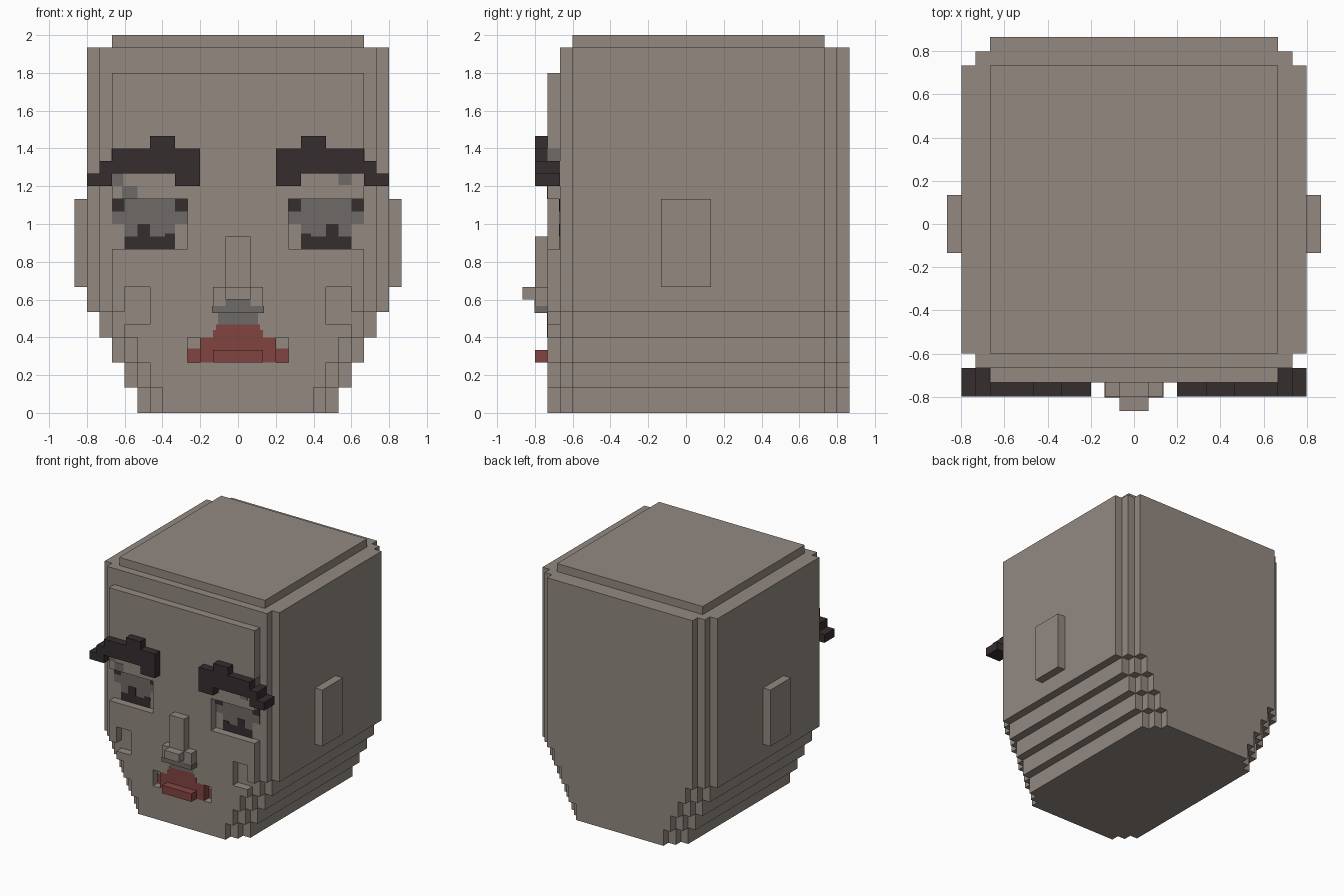
import bpy
import bmesh

U = 1 / 15     # one block of the stepped grid
P = 0.05       # paint plate thickness, in blocks

cube = bpy.data.objects.get("Cube")
if cube:
    bpy.data.objects.remove(cube, do_unlink=True)


def material(name, rgb):
    lin = [((c / 255 + 0.055) / 1.055) ** 2.4 for c in rgb] + [1]
    m = bpy.data.materials.new(name)
    m.use_nodes = True
    m.diffuse_color = lin
    m.node_tree.nodes["Principled BSDF"].inputs["Base Color"].default_value = lin
    return m


SKIN = material("skin", (147, 137, 129))
DARK = material("dark_hair", (54, 45, 47))
RED = material("lip_red", (130, 69, 64))
GREY = material("shadow_grey", (110, 106, 102))


def finish(name, bm, mat, mirror=False):
    bmesh.ops.recalc_face_normals(bm, faces=bm.faces)
    bmesh.ops.scale(bm, vec=(U, U, U), verts=bm.verts)
    mesh = bpy.data.meshes.new(name)
    bm.to_mesh(mesh)
    bm.free()
    mesh.materials.append(mat)
    ob = bpy.data.objects.new(name, mesh)
    bpy.context.collection.objects.link(ob)
    if mirror:
        ob.modifiers.new("Mirror", 'MIRROR')
    return ob


def add_prism(bm, points, offset):
    face = bm.faces.new([bm.verts.new(p) for p in points])
    ext = bmesh.ops.extrude_face_region(bm, geom=[face], use_keep_orig=True)
    moved = [v for v in ext["geom"] if isinstance(v, bmesh.types.BMVert)]
    bmesh.ops.translate(bm, vec=offset, verts=moved)


def front_shape(name, outline, y0, y1, mat, mirror=True):
    """Extrude an x-z outline from y0 to y1, open where it meets the mirror plane."""
    bm = bmesh.new()
    add_prism(bm, [(x, y0, z) for x, z in outline], (0, y1 - y0, 0))
    bmesh.ops.recalc_face_normals(bm, faces=bm.faces)
    seam = [f for f in bm.faces if all(abs(v.co.x) < 1e-5 for v in f.verts)]
    bmesh.ops.delete(bm, geom=seam, context='FACES_ONLY')
    return finish(name, bm, mat, mirror)


def box(name, x0, x1, y0, y1, z0, z1, mat, mirror=False):
    bm = bmesh.new()
    add_prism(bm, [(x0, y0, z0), (x1, y0, z0), (x1, y1, z0), (x0, y1, z0)],
              (0, 0, z1 - z0))
    return finish(name, bm, mat, mirror)


def paint(name, x0, x1, z0, z1, mat, y=-10, mirror=True):
    return box(name, x0, x1, y - P, y, z0, z1, mat, mirror)


# Skull: stacked slabs with stepped corners, narrowing to the chin
for name, w, z0, z1 in (("chin_slab", 8, 0, 2), ("lower_jaw_slab", 9, 2, 4),
                        ("jaw_slab", 10, 4, 6), ("upper_jaw_slab", 11, 6, 8),
                        ("skull", 12, 8, 29)):
    half = [(w - 1, -10), (w - 1, -9), (w, -9), (w, 11), (w - 1, 11),
            (w - 1, 12), (w - 2, 12), (w - 2, 13)]
    ring = half + [(-x, y) for x, y in reversed(half)]
    bm = bmesh.new()
    add_prism(bm, [(x, y, z0) for x, y in ring], (0, 0, z1 - z0))
    finish(name, bm, SKIN)
box("skull_cap", -10, 10, -9, 11, 29, 30, SKIN)

# Face plate with eye, cheek and mouth openings
front_shape("face_plate", [
    (0, 0), (6, 0), (6, 2), (7, 2), (7, 4), (8, 4), (8, 6), (9, 6), (9, 7),
    (7, 7), (7, 10), (9, 10), (9, 8), (10, 8), (10, 13), (4, 13), (4, 17),
    (10, 17), (10, 27), (0, 27), (0, 6), (4, 6), (4, 4), (0, 4)],
    -11, -10, SKIN)

# Ears
box("ear", 12, 13, -2, 2, 10, 17, SKIN, True)

# Eyebrows
front_shape("eyebrow", [
    (3, 18), (5, 18), (5, 19), (10, 19), (10, 21), (7, 21), (7, 22),
    (5, 22), (5, 21), (3, 21)], -12, -11, DARK)
front_shape("eyebrow_end", [
    (10, 18), (12, 18), (12, 19), (11, 19), (11, 20), (10, 20)],
    -12, -10, DARK)
box("temple_shadow", 10, 10 + P, -11, -10, 20, 21, GREY, True)

# Eyes painted on the back of the eye openings
paint("eye_grey", 4, 9, 15, 17, GREY)
paint("eye_grey_lower", 5, 9, 14, 15, GREY)
paint("eye_grey_outer", 9, 10, 15, 16, GREY)
paint("outer_lash", 9, 10, 16, 17, DARK)
paint("inner_lash", 4, 5, 16, 17, DARK, -10 - P)
paint("lower_lash", 5, 9, 13, 14, DARK)
paint("pupil", 7, 8, 14, 15, DARK, -10 - P)
paint("lash_step", 5, 5.8, 14, 14.25, DARK, -10 - P)

# Grey flecks on the eyelids
paint("lid_fleck_right_outer", -10, -9.1, 18, 19, GREY, -11, False)
paint("lid_fleck_right_inner", -9.2, -8, 17, 18, GREY, -11, False)
paint("lid_fleck_left", 8, 9, 18.1, 19, GREY, -11, False)

# Nose
box("nose_bridge", -1, 1, -12, -11, 10, 14, SKIN)
box("nose_wings", -2, 2, -12, -11, 8, 10, SKIN)
box("nose_tip", -1, 1, -13, -12, 9, 10, SKIN)
box("nostril_shadow", -2 - P, 2 + P, -12 - P, -11, 8 - P, 8.5, GREY)
paint("nostril_shadow_top", -1, 1, 8.5, 9, GREY, -12, False)
paint("lip_groove", -1.6, 1.6, 7, 8, GREY, -11, False)

# Mouth
box("mouth", -3, 3, -11, -10, 4, 6, RED)
box("lower_lip", -2, 2, -12, -11, 4, 5, RED)
paint("upper_lip", -2, 2, 6, 6.6, RED, -11, False)
paint("upper_lip_peak", -1.75, 1.75, 6.6, 7, RED, -11, False)
paint("mouth_corner", 3, 4, 4, 5.1, RED)
